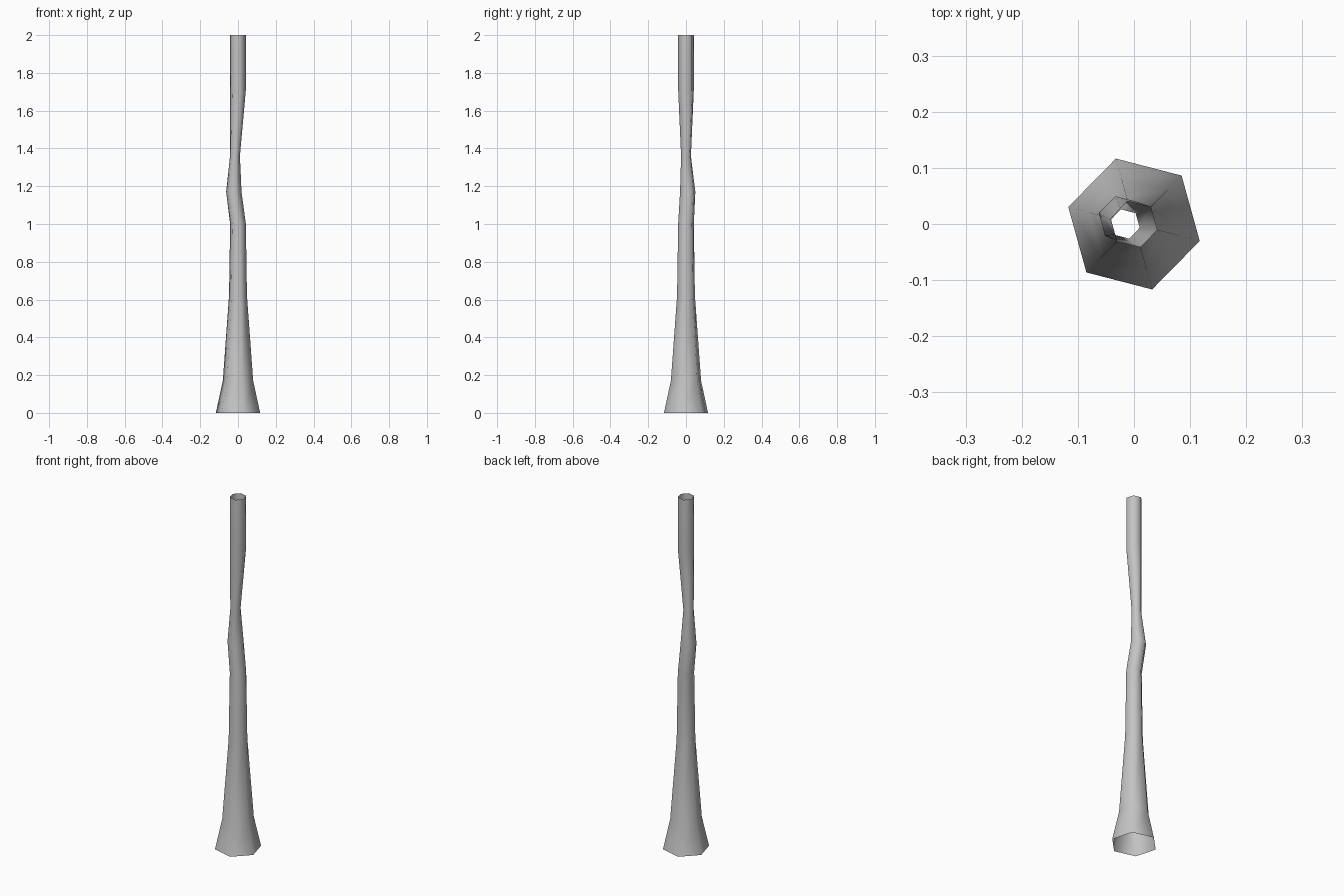
import bpy, bmesh, math

cube = bpy.data.objects.get("Cube")
if cube:
    bpy.data.objects.remove(cube, do_unlink=True)

# Plain grey surface
grey = bpy.data.materials.new("light_grey")
grey.use_nodes = True
grey.diffuse_color = (0.55, 0.55, 0.55, 1)
grey.node_tree.nodes["Principled BSDF"].inputs["Base Color"].default_value = (0.55, 0.55, 0.55, 1)

# Rings up the trunk: centre x, centre y, height, radius
RINGS = [
    (0, 0, 0, 0.121),
    (0, 0, 0.17, 0.083),
    (0, 0, 0.62, 0.049),
    (0, 0, 1.0, 0.043),
    (-0.022, 0.009, 1.17, 0.042),
    (-0.016, 0, 1.36, 0.027),
    (0, 0, 1.71, 0.043),
    (0, 0, 2.0, 0.043),
]
SIDES = 6
TURN = math.radians(-14.5)


def ring(bm, cx, cy, z, r):
    angles = [TURN + math.tau * i / SIDES for i in range(SIDES)]
    return [bm.verts.new((cx + r * math.cos(a), cy + r * math.sin(a), z)) for a in angles]


# Hollow six-sided trunk, open at both ends
bm = bmesh.new()
loops = [ring(bm, *spec) for spec in RINGS]
for low, high in zip(loops, loops[1:]):
    for i in range(SIDES):
        j = (i + 1) % SIDES
        bm.faces.new((low[i], low[j], high[j], high[i])).smooth = True

mesh = bpy.data.meshes.new("trunk")
bm.to_mesh(mesh)
bm.free()
mesh.materials.append(grey)
trunk = bpy.data.objects.new("trunk", mesh)
bpy.context.collection.objects.link(trunk)
